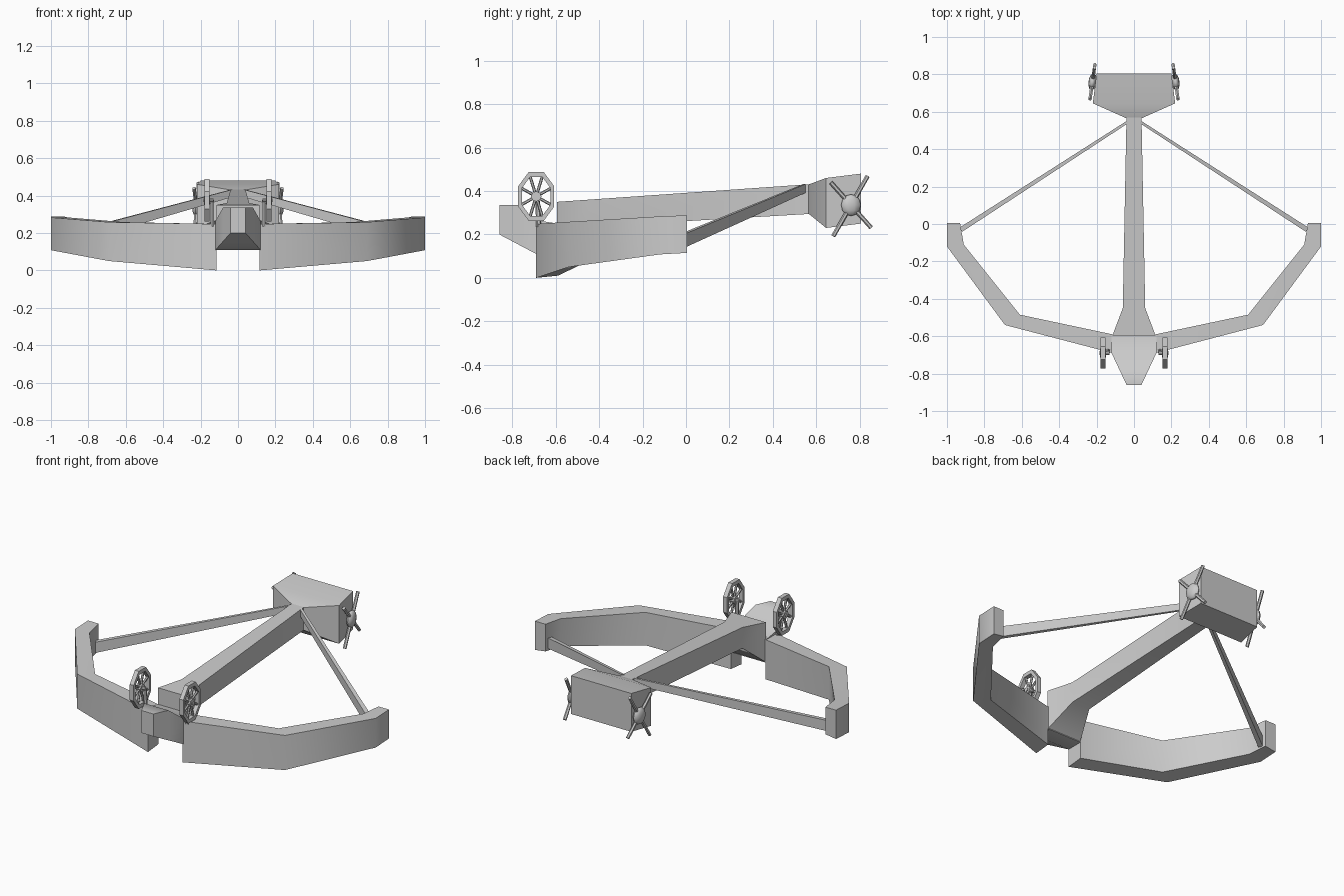
import bpy, bmesh, math
from mathutils import Vector, Matrix

if "Cube" in bpy.data.objects:
    bpy.data.objects.remove(bpy.data.objects["Cube"])


def finish(name, bm, angle=45):
    bmesh.ops.recalc_face_normals(bm, faces=bm.faces)
    me = bpy.data.meshes.new(name)
    bm.to_mesh(me)
    bm.free()
    ob = bpy.data.objects.new(name, me)
    bpy.context.collection.objects.link(ob)
    bpy.ops.object.select_all(action='DESELECT')
    ob.select_set(True)
    bpy.context.view_layer.objects.active = ob
    bpy.ops.object.shade_smooth_by_angle(angle=math.radians(angle))
    return ob


def mirror(ob):
    m = ob.modifiers.new("mirror", 'MIRROR')
    m.use_axis[0] = True
    m.use_clip = False
    m.use_mirror_merge = False


def loft(bm, rings, closed=False):
    vs = [[bm.verts.new(p) for p in r] for r in rings]
    n = len(vs[0])
    pairs = list(zip(vs, vs[1:])) + ([(vs[-1], vs[0])] if closed else [])
    for a, b in pairs:
        for i in range(n):
            j = (i + 1) % n
            bm.faces.new((a[i], a[j], b[j], b[i]))
    if not closed:
        bm.faces.new(vs[0])
        bm.faces.new(vs[-1])


def bar(bm, a, b, r1, r2, sides=6):
    a, b = Vector(a), Vector(b)
    d = b - a
    mat = Matrix.Translation((a + b) / 2) @ d.to_track_quat('Z', 'Y').to_matrix().to_4x4()
    bmesh.ops.create_cone(bm, cap_ends=True, segments=sides, radius1=r1,
                          radius2=r2, depth=d.length, matrix=mat)


def body(name, stations):
    # stations: y, half width, bottom z, top z
    bm = bmesh.new()
    loft(bm, [[(-w, y, lo), (w, y, lo), (w, y, hi), (-w, y, hi)]
              for y, w, lo, hi in stations])
    return finish(name, bm)


# Long beam, flaring where it meets the bow
body("stock", [(-0.595, 0.115, 0.11, 0.35), (-0.45, 0.06, 0.235, 0.36),
               (0.58, 0.04, 0.295, 0.432)])

# Nose block with a dip behind it
body("nose", [(-0.86, 0.04, 0.20, 0.335), (-0.775, 0.08, 0.155, 0.335),
              (-0.69, 0.12, 0.11, 0.265), (-0.59, 0.12, 0.11, 0.25)])

# Wide butt at the back
body("butt", [(0.565, 0.04, 0.295, 0.43), (0.645, 0.22, 0.23, 0.46),
              (0.805, 0.20, 0.25, 0.48)])

# Bow arms: outer xy, inner xy, bottom z, top z
bm = bmesh.new()
loft(bm, [[(ox, oy, lo), (ix, iy, lo + 0.01), (ix, iy, hi), (ox, oy, hi)]
          for ox, oy, ix, iy, lo, hi in [
              (0.115, -0.69, 0.115, -0.59, 0.0, 0.248),
              (0.69, -0.54, 0.61, -0.485, 0.05, 0.258),
              (1.0, -0.12, 0.91, -0.11, 0.108, 0.283),
              (1.0, 0.005, 0.93, 0.005, 0.115, 0.288)]])
mirror(finish("bow_arm", bm))

# Bow string halves, thicker towards the arm tips
bm = bmesh.new()
u = Vector((0.55, 0.84, 0))
rings = []
for c, w, h in [((0.035, 0.545, 0.412), 0.007, 0.02),
                ((0.925, -0.03, 0.165), 0.013, 0.032)]:
    c = Vector(c)
    z = Vector((0, 0, h))
    rings.append([c - u * w - z, c + u * w - z, c + u * w + z, c - u * w + z])
loft(bm, rings)
mirror(finish("bow_string", bm))

# Eight-sided pulley wheels with spokes, hub and axle
bm = bmesh.new()
wx, wy, wz = 0.165, -0.69, 0.375


def rim(a, k):
    return wy + 0.09 * k * math.cos(a), wz + 0.122 * k * math.sin(a)


rings = []
for i in range(8):
    a = math.radians(22.5 + 45 * i)
    rings.append([(wx + dx, *rim(a, k)) for dx, k in
                  [(-0.013, 1), (0.013, 1), (0.013, 0.8), (-0.013, 0.8)]])
    bar(bm, (wx, wy, wz), (wx, *rim(a, 0.84)), 0.007, 0.007)
loft(bm, rings, closed=True)
bar(bm, (wx - 0.016, wy, wz), (wx + 0.016, wy, wz), 0.024, 0.024, 8)
bar(bm, (0.13, wy, wz), (wx + 0.02, wy, wz), 0.010, 0.010, 8)
# Post holding the axle down to the bow
bar(bm, (0.138, wy + 0.012, 0.235), (0.138, wy + 0.005, wz), 0.012, 0.010)
mirror(finish("pulley_wheel", bm, 30))

# Crank hubs with four arms on the sides of the butt
bm = bmesh.new()
bmesh.ops.create_uvsphere(bm, u_segments=10, v_segments=6, radius=1,
                          matrix=Matrix.Diagonal((0.022, 0.046, 0.05, 1)))
for deg, length in [(60, 0.155), (-48, 0.14), (132, 0.14), (240, 0.165)]:
    a = math.radians(deg)
    bar(bm, (0, 0, 0), (0, length * math.cos(a), length * math.sin(a)), 0.01, 0.01)
bmesh.ops.transform(bm, verts=bm.verts,
                    matrix=Matrix.Translation((0.222, 0.76, 0.335)) @
                    Matrix.Rotation(math.radians(8), 4, 'Z'))
mirror(finish("crank", bm))
